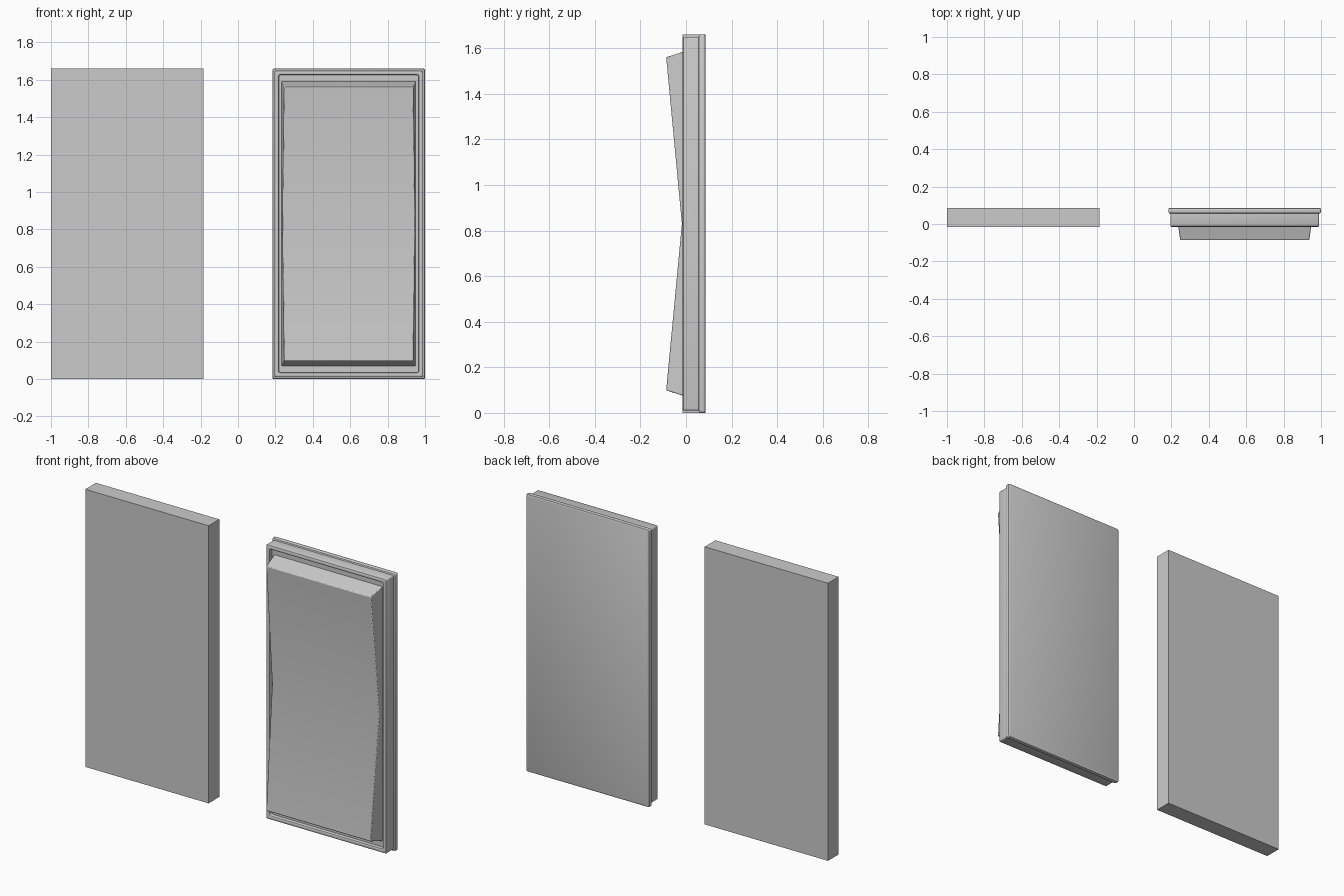
import bpy, bmesh, math

if "Cube" in bpy.data.objects:
    bpy.data.objects.remove(bpy.data.objects["Cube"])

H = 1.66            # overall height
CZ = H / 2
FRONT, BACK = -0.015, 0.086
SW_X, SW_HALF = 0.592, 0.408   # switch centre and half width


def finish(name, bm, smooth=True):
    bmesh.ops.recalc_face_normals(bm, faces=bm.faces[:])
    mesh = bpy.data.meshes.new(name)
    bm.to_mesh(mesh)
    bm.free()
    ob = bpy.data.objects.new(name, mesh)
    bpy.context.collection.objects.link(ob)
    if smooth:
        bpy.ops.object.select_all(action='DESELECT')
        ob.select_set(True)
        bpy.context.view_layer.objects.active = ob
        bpy.ops.object.shade_smooth_by_angle(angle=math.radians(35))
    return ob


def ring(bm, inset, y, r=0.009, steps=3):
    """Rounded rectangle facing the front, inset from the outer outline."""
    w, h = SW_HALF - inset, CZ - inset
    verts = []
    for k, (sx, sz) in enumerate(((1, 1), (-1, 1), (-1, -1), (1, -1))):
        for i in range(steps + 1):
            a = math.pi / 2 * (k + i / steps)
            verts.append(bm.verts.new((SW_X + sx * (w - r) + r * math.cos(a), y,
                                       CZ + sz * (h - r) + r * math.sin(a))))
    return verts


# Plain slab on the left
bm = bmesh.new()
bmesh.ops.create_cube(bm, size=1)
for v in bm.verts:
    v.co.x = -SW_X + v.co.x * 2 * SW_HALF
    v.co.y = (FRONT + BACK) / 2 + v.co.y * (BACK - FRONT)
    v.co.z = CZ + v.co.z * H
finish("plain_panel", bm, smooth=False)

# Switch frame: back flange, side wall, front lip and recessed floor
bm = bmesh.new()
profile = [(0.008, BACK), (0.002, 0.083), (0, 0.077), (0, 0.065), (0.003, 0.058),
           (0.010, 0.055), (0.010, -0.007), (0.012, -0.012), (0.018, FRONT),
           (0.028, FRONT), (0.033, -0.012), (0.035, -0.007), (0.035, 0.008)]
rings = [ring(bm, i, y) for i, y in profile]
for a, b in zip(rings, rings[1:]):
    for i in range(len(a)):
        j = (i + 1) % len(a)
        bm.faces.new((a[i], a[j], b[j], b[i]))
bm.faces.new(rings[0])
bm.faces.new(rings[-1])
finish("switch_frame", bm)

# Rocker: V-shaped front, sides tapering towards the front
bm = bmesh.new()
half = [(0.010, 0.762), (FRONT, 0.754), (-0.087, 0.731), (-0.018, 0.0)]  # y, z offset
side = half + [(y, -z) for y, z in reversed(half[:-1])]
left, right = [], []
for y, z in side:
    w = 0.355 + (y - FRONT) * 0.14
    left.append(bm.verts.new((SW_X - w, y, CZ + z)))
    right.append(bm.verts.new((SW_X + w, y, CZ + z)))
n = len(side)
for i in range(n):
    j = (i + 1) % n
    bm.faces.new((left[i], left[j], right[j], right[i]))
# side walls split at the middle: upper and lower fans share a back centre point
for s, sx in ((left, -1), (right, 1)):
    back = bm.verts.new((SW_X + sx * 0.3585, 0.010, CZ))
    for i in range(n - 1):
        bm.faces.new((back, s[i], s[i + 1]))
rocker = finish("rocker", bm)
bev = rocker.modifiers.new("soft_edges", 'BEVEL')
bev.width = 0.004
bev.segments = 2
bev.limit_method = 'ANGLE'
bev.angle_limit = math.radians(40)
